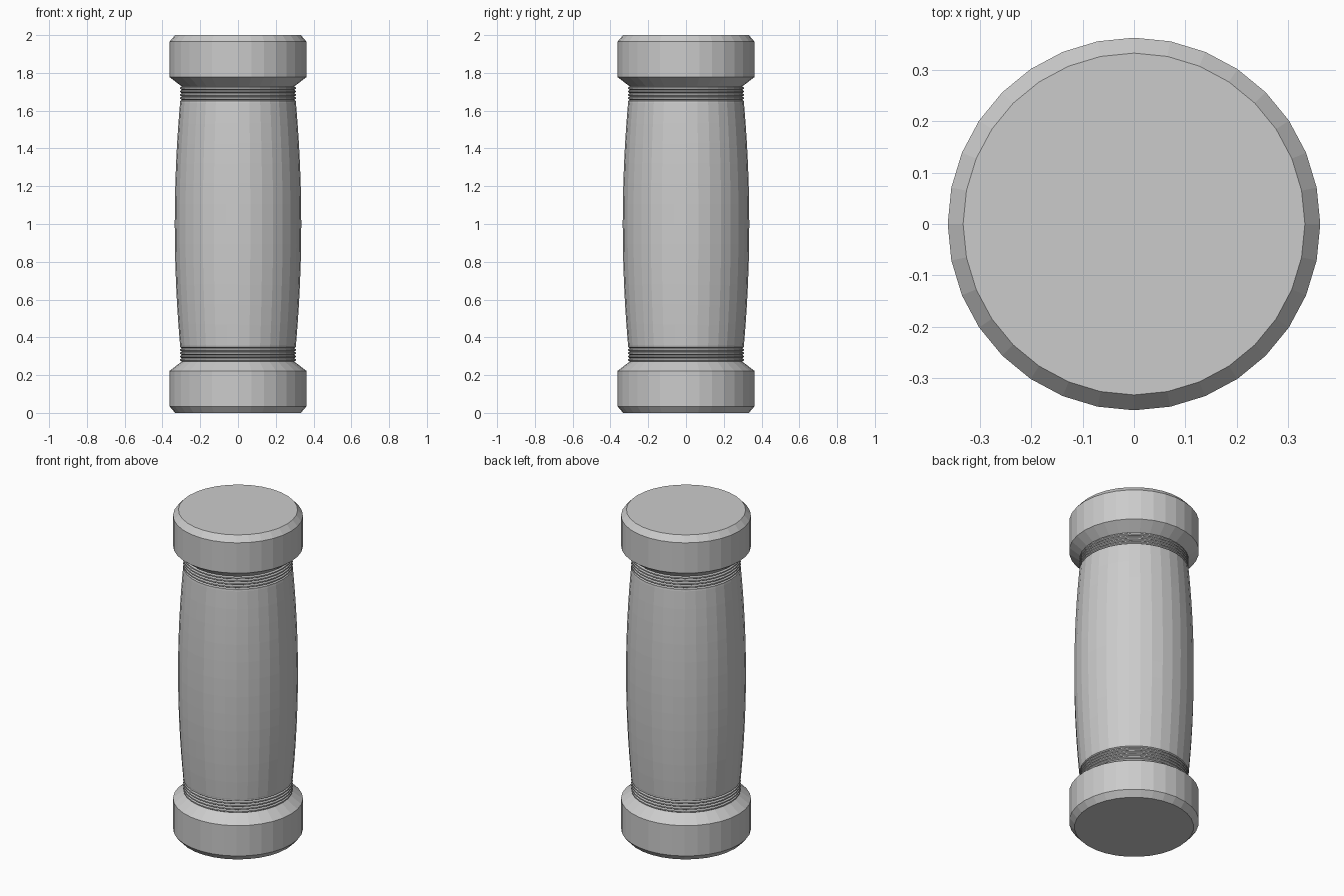
import bpy, bmesh
from math import cos, sin, tau

if "Cube" in bpy.data.objects:
    bpy.data.objects.remove(bpy.data.objects["Cube"])

SIDES = 32


def lathe(name, profile, cap_start=False):
    """Turn a (radius, z) profile round the z axis into a faceted shell."""
    bm = bmesh.new()
    rings = [[bm.verts.new((r * cos(tau * i / SIDES), r * sin(tau * i / SIDES), z))
              for i in range(SIDES)] for r, z in profile]
    for a, b in zip(rings, rings[1:]):
        for i in range(SIDES):
            j = (i + 1) % SIDES
            bm.faces.new((a[i], a[j], b[j], b[i]))
    if cap_start:
        bm.faces.new(rings[0][::-1])
    if profile[0][1] > profile[-1][1]:
        bmesh.ops.reverse_faces(bm, faces=bm.faces)
    mesh = bpy.data.meshes.new(name)
    bm.to_mesh(mesh)
    bm.free()
    obj = bpy.data.objects.new(name, mesh)
    bpy.context.collection.objects.link(obj)
    return obj


# Bulging grip between the two ribbed collars
steps = 12
grip = []
for k in range(steps + 1):
    t = 2 * k / steps - 1
    grip.append((0.335 - 0.028 * t * t, 1 + 0.64 * t))
lathe("grip", grip)

# Chamfered end cap, tapering down to the neck
cap = [(0.333, 0), (0.363, 0.035), (0.363, 0.222), (0.298, 0.272)]

# Five fine ridges with grooves between them
ridges = [(0.298, 0.272)]
pitch = 0.088 / 5
for k in range(5):
    z = 0.272 + k * pitch
    ridges += [(0.306, z + pitch * 0.3), (0.306, z + pitch * 0.7), (0.298, z + pitch)]
ridges[-1] = (0.307, 0.36)

# Same end at bottom and top
for end in ("bottom", "top"):
    def place(points):
        return [(r, 2 - z if end == "top" else z) for r, z in points]
    lathe(end + "_cap", place(cap), cap_start=True)
    lathe(end + "_ridges", place(ridges))
